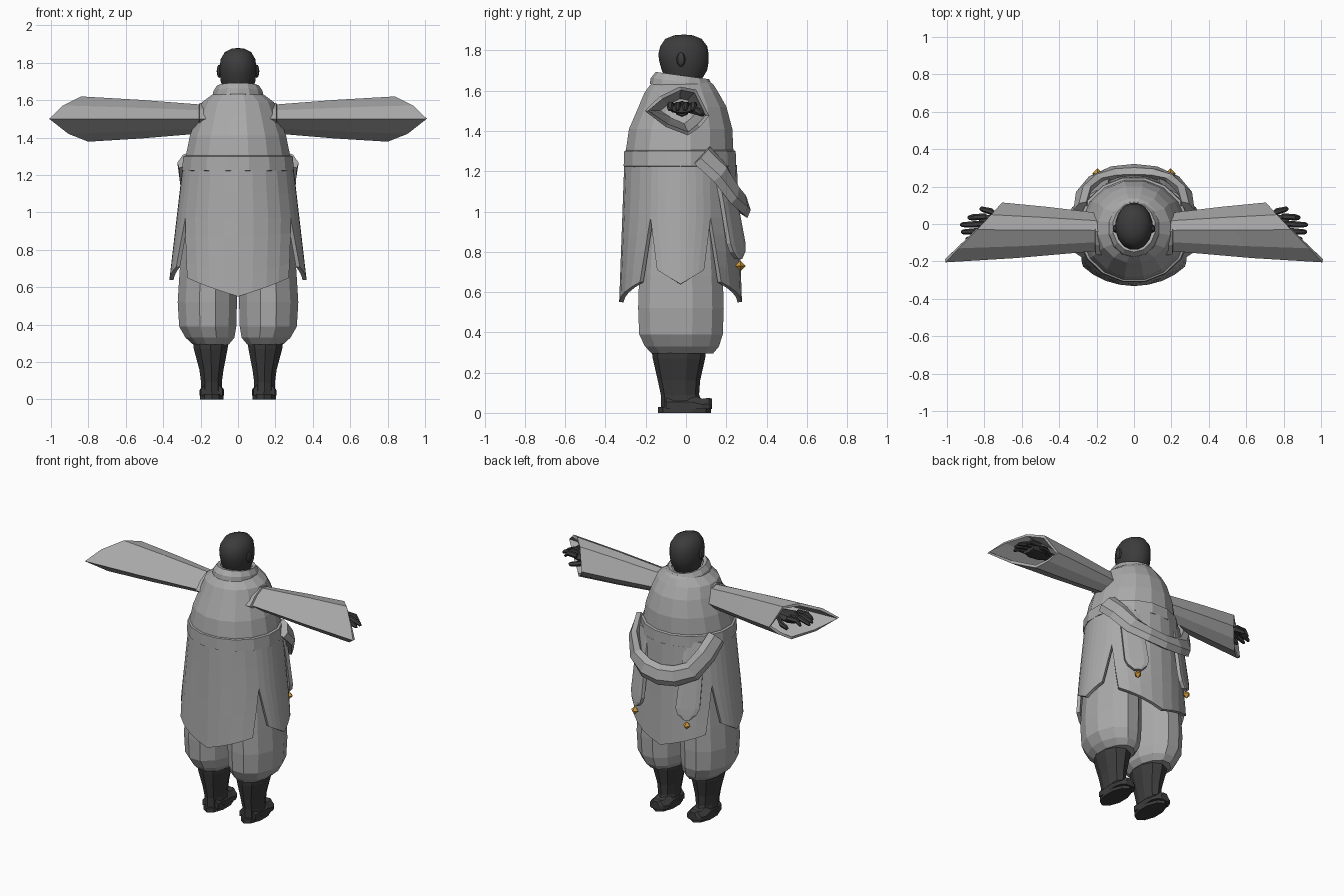
import bpy, bmesh
from math import sin, cos, pi, radians
from mathutils import Vector

if "Cube" in bpy.data.objects:
    bpy.data.objects.remove(bpy.data.objects["Cube"])


def material(name, rgb):
    m = bpy.data.materials.new(name)
    m.use_nodes = True
    m.diffuse_color = (*rgb, 1)
    m.node_tree.nodes["Principled BSDF"].inputs["Base Color"].default_value = (*rgb, 1)
    return m


cloth = material("grey cloth", (0.4, 0.4, 0.4))
dark = material("charcoal", (0.045, 0.045, 0.045))
gold = material("gold", (0.6, 0.3, 0.04))


def finish(name, bm, mat, smooth=False, thick=0):
    bmesh.ops.recalc_face_normals(bm, faces=bm.faces)
    me = bpy.data.meshes.new(name)
    bm.to_mesh(me)
    bm.free()
    me.materials.append(mat)
    ob = bpy.data.objects.new(name, me)
    bpy.context.collection.objects.link(ob)
    if thick:
        mod = ob.modifiers.new("thickness", 'SOLIDIFY')
        mod.thickness = thick
        mod.offset = -1
    if smooth:
        bpy.ops.object.select_all(action='DESELECT')
        ob.select_set(True)
        bpy.context.view_layer.objects.active = ob
        bpy.ops.object.shade_smooth_by_angle(angle=radians(35))
    return ob


def loft(name, rings, mat, closed=True, caps=True, **kw):
    """Skin a list of equal-length point rings."""
    bm = bmesh.new()
    rows = [[bm.verts.new(p) for p in r] for r in rings]
    n = len(rows[0])
    for a, b in zip(rows, rows[1:]):
        for i in range(n if closed else n - 1):
            j = (i + 1) % n
            bm.faces.new((a[i], a[j], b[j], b[i]))
    if caps and closed:
        bm.faces.new(rows[0])
        bm.faces.new(rows[-1])
    return finish(name, bm, mat, **kw)


def oval(cx, rx, y0, y1, z, n=16, tilt=0):
    """Horizontal oval ring spanning y0..y1, optionally tilted along y."""
    cy, ry = (y0 + y1) / 2, (y1 - y0) / 2
    out = []
    for i in range(n):
        t = 2 * pi * (i + 0.5) / n
        out.append((cx + rx * cos(t), cy + ry * sin(t), z + tilt * sin(t)))
    return out


def tube(name, path, radii, mat, n=8, flat=1.0):
    """Round limb running mostly along x, closed at both ends."""
    rings = []
    for (x, y, z), r in zip(path, radii):
        rings.append([(x, y + r * cos(2 * pi * i / n), z + flat * r * sin(2 * pi * i / n))
                      for i in range(n)])
    return loft(name, rings, mat, smooth=True)


# Upper robe, collar and belt
loft("upper_robe", [oval(0, *r) for r in (
    (.285, -.305, .24, 1.25), (.283, -.303, .24, 1.31), (.262, -.288, .235, 1.41),
    (.222, -.24, .205, 1.52), (.195, -.21, .165, 1.59), (.14, -.18, .14, 1.63),
    (.11, -.15, .12, 1.645))], cloth)
loft("collar", [oval(0, *r, n=14, tilt=-.018) for r in (
    (.14, -.18, .14, 1.615), (.135, -.175, .13, 1.645), (.115, -.15, .115, 1.675),
    (.095, -.125, .09, 1.67), (.09, -.12, .085, 1.62))], cloth)
loft("belt", [oval(0, *r) for r in (
    (.29, -.30, .245, 1.22), (.305, -.315, .255, 1.225),
    (.298, -.312, .252, 1.30), (.28, -.30, .24, 1.305))], cloth)


# Skirt of four pointed panels joined above the slits
def skirt_point(angle, z):
    f = (1.23 - z) / .6
    a, b = .298 + .07 * f, .28 + .022 * f
    return (a * cos(angle), -.027 + b * sin(angle), z)


def panel(name, middle, half_top, half_low, corner, tip):
    cols, slit = 8, .97
    rows = []
    for k in range(7):
        row = []
        for j in range(cols + 1):
            u = 2 * j / cols - 1
            low = tip + (corner - tip) * abs(u)
            if k <= 2:
                z, half = 1.23 + (slit - 1.23) * k / 2, half_top
            else:
                f = (k - 2) / 4
                z = slit + (low - slit) * f
                half = half_top + (half_low - half_top) * f
            row.append(skirt_point(radians(middle + u * half), z))
        rows.append(row)
    loft(name, rows, cloth, closed=False, thick=.022)


panel("front_panel", -90, 59, 48, .65, .55)
panel("back_panel", 90, 59, 48, .65, .55)
panel("left_panel", 0, 31, 23, .71, .64)
panel("right_panel", 180, 31, 23, .71, .64)

# Sash loop hanging behind the belt
path = [Vector(p) for p in ((.285, .08, 1.28), (.27, .17, 1.19), (.21, .235, 1.09),
                            (.11, .275, 1.045), (0, .285, 1.03))]
path += [Vector((-p.x, p.y, p.z)) for p in reversed(path[:-1])]
rings = []
for i, p in enumerate(path):
    tangent = (path[min(i + 1, len(path) - 1)] - path[max(i - 1, 0)]).normalized()
    out = Vector((p.x, p.y + .03, .1))
    out = (out - tangent * out.dot(tangent)).normalized()
    side = tangent.cross(out)
    rings.append([p + side * .065 * cos(t * pi / 3) + out * .032 * sin(t * pi / 3)
                  for t in range(6)])
loft("sash_loop", rings, cloth)

for s, label in ((1, "left"), (-1, "right")):
    # Sash tail with its bead
    rings = []
    for z, y, w in ((1.26, .18, .06), (1.05, .225, .07), (.84, .262, .075),
                    (.80, .268, .06), (.765, .272, .02)):
        along, out = Vector((s * .87, -.5, 0)), Vector((s * .5, .87, 0))
        c = Vector((s * .195, y, z)) - out * .012
        rings.append([c + along * w * a + out * .014 * b
                      for a, b in ((-1, -1), (1, -1), (1, .6), (.6, 1), (-.6, 1), (-1, .6))])
    loft(label + "_sash_tail", rings, cloth)
    bm = bmesh.new()
    bmesh.ops.create_uvsphere(bm, u_segments=4, v_segments=2, radius=.027)
    bmesh.ops.translate(bm, vec=(s * .195, .27, .73), verts=bm.verts)
    finish(label + "_bead", bm, gold)

    # Sleeve with a slanted pointed mouth
    mouth = ((-.215, 1.50), (-.14, 1.572), (-.04, 1.62), (.04, 1.605), (.105, 1.475),
             (.06, 1.42), (0, 1.378), (-.11, 1.42))
    rings = []
    for f in (0, .55, 1):
        ring = []
        for y, z in mouth:
            end = .80 - .97 * y if y < 0 else .80 - .9 * y
            grow = .62 + .38 * f ** .8
            ring.append((s * (.17 + (end - .17) * f), (y + .01) * grow - .015 * (1 - f),
                         1.5 + (z - 1.5) * grow))
        rings.append(ring)
    loft(label + "_sleeve", rings, cloth, caps=False, thick=.018)
    # Shoulder seam
    loft(label + "_armhole", [[(s * x, (y + .01) * k - .02, 1.5 + (z - 1.5) * k)
                               for y, z in mouth]
                              for x, k in ((.15, .72), (.205, .7), (.21, .6))], cloth)

    # Arm, palm, fingers and thumb
    tube(label + "_arm", [(s * .3, -.02, 1.51), (s * .68, -.02, 1.51)], (.04, .035), dark)
    tube(label + "_palm", [(s * x, -.02, 1.515) for x in (.67, .72, .79, .83)],
         (.035, .06, .07, .055), dark, flat=.45)
    for k, length in enumerate((.89, .93, .925, .90)):
        y = .04 - k * .038
        tube(label + "_finger", [(s * .79, y, 1.53), (s * .86, y - .004, 1.53),
                                 (s * (length - .01), y - .006, 1.51),
                                 (s * length, y - .006, 1.505)],
             (.017, .017, .013, .005), dark, n=6)
    tube(label + "_thumb", [(s * .71, .02, 1.51), (s * .76, .065, 1.495),
                            (s * .815, .08, 1.485), (s * .825, .08, 1.485)],
         (.022, .019, .014, .005), dark, n=6)

    # Baggy trouser leg
    loft(label + "_trouser", [oval(s * cx, rx, y0, y1, z, n=12) for cx, rx, y0, y1, z in (
        (.145, .10, -.175, .14, .295), (.15, .135, -.21, .17, .33), (.162, .158, -.24, .19, .39),
        (.164, .164, -.245, .195, .52), (.16, .158, -.24, .19, .68),
        (.15, .145, -.22, .17, .95))], cloth)

    # Boot shaft, foot and sole
    loft(label + "_boot", [oval(s * cx, rx, y0, y1, z, n=10) for cx, rx, y0, y1, z in (
        (.14, .06, -.125, .09, .03), (.142, .058, -.125, .065, .09), (.142, .068, -.14, .07, .16),
        (.146, .095, -.165, .095, .27), (.146, .10, -.17, .10, .31))], dark)
    loft(label + "_boot_foot", [[(s * (.14 + w * a), y, z) for a, z in (
        (-1, .02), (-1, h * .6), (-.5, h), (.5, h), (1, h * .6), (1, .02))]
        for y, w, h in ((-.1, .058, .09), (.03, .064, .09), (.08, .066, .07),
                        (.115, .052, .075), (.13, .03, .07))], dark)
    loft(label + "_sole", [oval(s * .14, .066, -.14, .125, z, n=10) for z in (0, .03)], dark)

    # Ear
    bm = bmesh.new()
    bmesh.ops.create_uvsphere(bm, u_segments=8, v_segments=6, radius=1)
    bmesh.ops.scale(bm, vec=(.014, .022, .036), verts=bm.verts)
    bmesh.ops.translate(bm, vec=(s * .1, -.025, 1.755), verts=bm.verts)
    finish(label + "_ear", bm, dark, smooth=True)

# Head on its neck
loft("head", [oval(0, *r) for r in (
    (.075, -.10, .07, 1.62), (.082, -.105, .085, 1.665), (.094, -.122, .107, 1.70),
    (.10, -.135, .115, 1.745), (.10, -.14, .115, 1.78), (.094, -.13, .108, 1.82),
    (.072, -.105, .08, 1.857), (.035, -.06, .035, 1.875), (.01, -.02, 0, 1.878))],
    dark, smooth=True)
